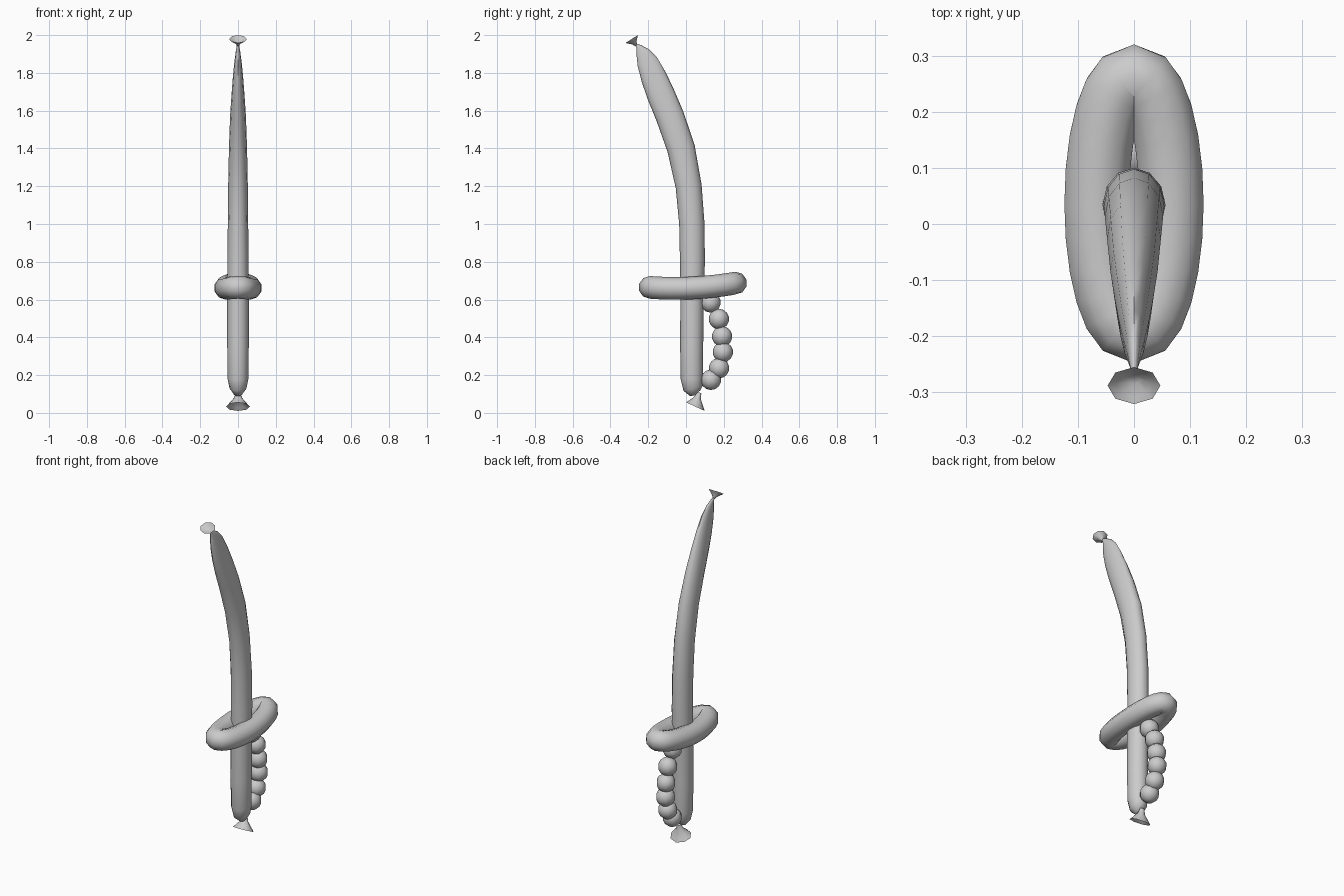
import bpy, bmesh, math
from mathutils import Vector

if "Cube" in bpy.data.objects:
    bpy.data.objects.remove(bpy.data.objects["Cube"])


def finish(name, bm):
    bmesh.ops.recalc_face_normals(bm, faces=bm.faces)
    for f in bm.faces:
        f.smooth = True
    mesh = bpy.data.meshes.new(name)
    bm.to_mesh(mesh)
    bm.free()
    ob = bpy.data.objects.new(name, mesh)
    bpy.context.collection.objects.link(ob)
    bpy.context.view_layer.objects.active = ob
    ob.select_set(True)
    bpy.ops.object.shade_smooth_by_angle(angle=math.radians(65))
    ob.select_set(False)
    return ob


def tube(name, pts, radii, side, sides=12, closed=False):
    """Sweep an ellipse along pts; radii are (along side, across side)."""
    bm = bmesh.new()
    n = len(pts)
    rings = []
    for i, p in enumerate(pts):
        a = pts[(i - 1) % n] if closed else pts[max(i - 1, 0)]
        b = pts[(i + 1) % n] if closed else pts[min(i + 1, n - 1)]
        t = (b - a).normalized()
        s = (side - t * side.dot(t)).normalized()
        c = t.cross(s)
        ring = []
        for k in range(sides):
            w = 2 * math.pi * k / sides
            ring.append(bm.verts.new(p + s * radii[i][0] * math.cos(w) + c * radii[i][1] * math.sin(w)))
        rings.append(ring)
    for i in range(n if closed else n - 1):
        r, q = rings[i], rings[(i + 1) % n]
        for k in range(sides):
            m = (k + 1) % sides
            bm.faces.new((r[k], r[m], q[m], q[k]))
    if not closed:
        bm.faces.new(rings[0])
        bm.faces.new(rings[-1])
    return finish(name, bm)


def knot(name, neck, neck_r, rim, up, rx, ry):
    """Flared eight-sided balloon knot with a hollow mouth; up lies in the rim plane."""
    neck, rim = Vector(neck), Vector(rim)
    x, u = Vector((1, 0, 0)), Vector(up).normalized()
    # (fraction from neck to rim, fraction of rim radius)
    profile = [(0, 0), (0.4, 0.36), (0.8, 0.78), (1, 1), (0.85, 0.72), (0.55, 0.25)]
    bm = bmesh.new()
    rings = []
    for f, s in profile:
        c = neck.lerp(rim, f)
        rings.append([bm.verts.new(c + x * max(neck_r, rx * s) * math.cos(k * math.pi / 4)
                                   + u * max(neck_r, ry * s) * math.sin(k * math.pi / 4)) for k in range(8)])
    for r, q in zip(rings, rings[1:]):
        for k in range(8):
            m = (k + 1) % 8
            bm.faces.new((r[k], r[m], q[m], q[k]))
    bm.faces.new(rings[0])
    bm.faces.new(rings[-1])
    return finish(name, bm)


# Blade and grip: one curved balloon, (y, z, half width x, half depth)
blade = [(.055, .10, .008, .01), (.05, .105, .025, .032), (.037, .13, .045, .052),
         (.031, .18, .055, .059), (.03, .35, .057, .061), (.032, .6, .057, .062),
         (.034, .8, .056, .066), (.031, 1.0, .054, .067), (.014, 1.2, .052, .069),
         (-.026, 1.4, .048, .074), (-.085, 1.57, .042, .075), (-.135, 1.69, .034, .074),
         (-.172, 1.78, .027, .068), (-.205, 1.86, .019, .056), (-.228, 1.905, .013, .038),
         (-.25, 1.938, .008, .015), (-.264, 1.95, .005, .006)]
tube("blade", [Vector((0, b[0], b[1])) for b in blade], [b[2:] for b in blade], Vector((1, 0, 0)))

# Hand guard: slim oval ring, gently bowed
guard = []
for i in range(24):
    a = 2 * math.pi * i / 24
    y = 0.036 + 0.227 * math.sin(a)
    guard.append(Vector((0.067 * math.cos(a), y, 0.66 + 0.03 * y + 0.28 * y * y)))
tube("guard", guard, [(.06, .06)] * 24, Vector((0, 0, 1)), 10, True)

# Knuckle bow: string of small bubbles
for i, (y, z) in enumerate([(.13, .585), (.174, .497), (.191, .405), (.195, .322), (.175, .237), (.132, .175)]):
    bm = bmesh.new()
    bmesh.ops.create_uvsphere(bm, u_segments=10, v_segments=7, radius=0.054)
    bmesh.ops.translate(bm, verts=bm.verts, vec=(0, y, z))
    finish(f"bow_bubble_{i + 1}", bm)

# Tied ends
knot("pommel_knot", (0, .07, .108), .012, (0, .05, .033), (0, .1, -.046), .063, .054)
knot("tip_knot", (0, -.264, 1.945), .006, (0, -.288, 1.979), (0, .066, .042), .047, .039)
